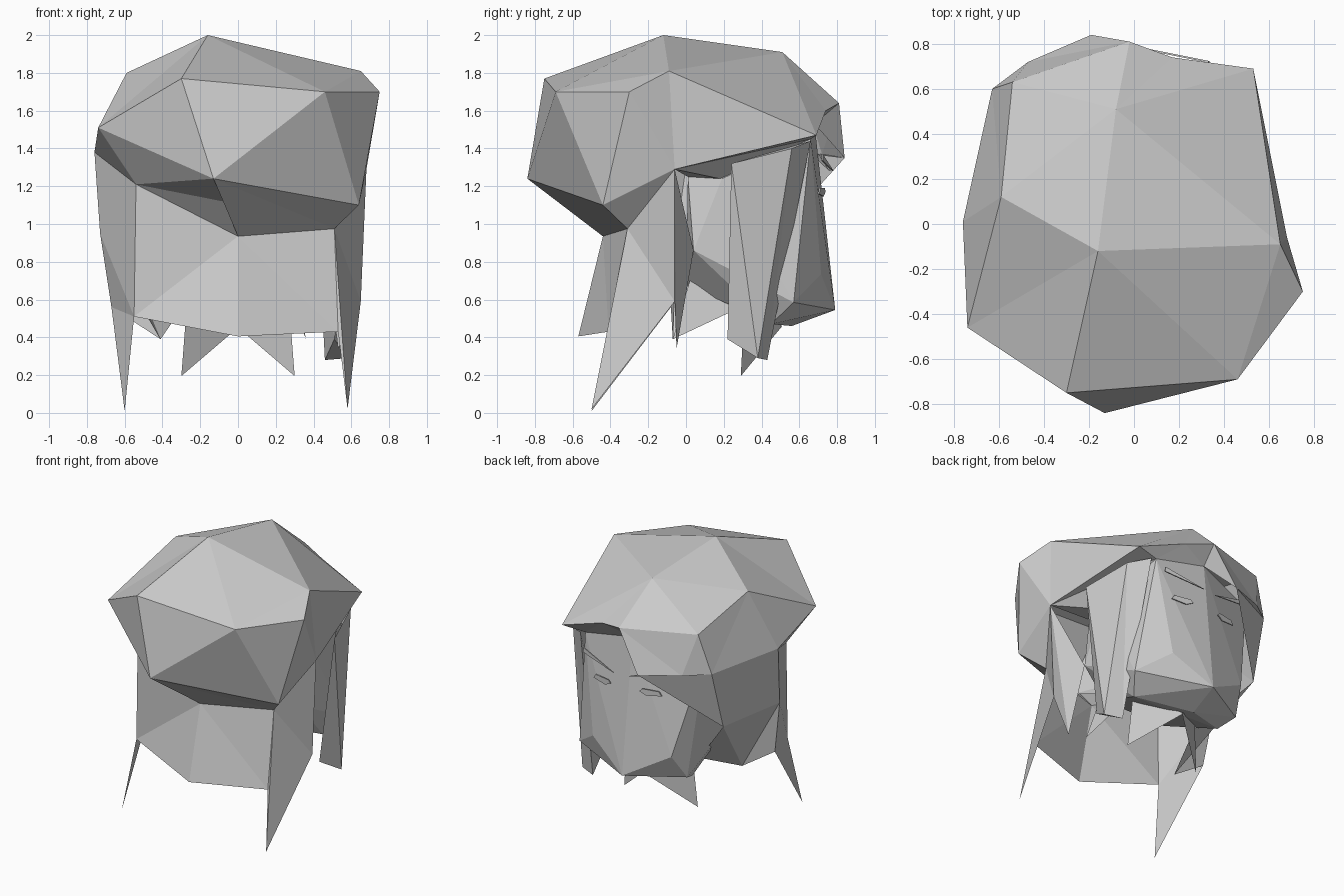
import bpy
import bmesh
from mathutils import Vector

cube = bpy.data.objects.get("Cube")
if cube:
    bpy.data.objects.remove(cube, do_unlink=True)

# One plain grey for everything
grey = bpy.data.materials.new("plain_grey")
grey.use_nodes = True
grey.diffuse_color = (0.6, 0.6, 0.6, 1)
bsdf = next(n for n in grey.node_tree.nodes if n.type == "BSDF_PRINCIPLED")
bsdf.inputs["Base Color"].default_value = grey.diffuse_color


def finish(name, bm):
    mesh = bpy.data.meshes.new(name)
    bm.to_mesh(mesh)
    bm.free()
    mesh.materials.append(grey)
    obj = bpy.data.objects.new(name, mesh)
    bpy.context.scene.collection.objects.link(obj)
    return obj


def sheet(name, points, panels):
    """Folded panels of hair; each panel is a string of point names."""
    bm = bmesh.new()
    made = {}
    for panel in panels:
        names = panel.split()
        for n in names:
            if n not in made:
                made[n] = bm.verts.new(points[n])
        # fan each panel from its first corner
        for second, third in zip(names[1:], names[2:]):
            bm.faces.new([made[names[0]], made[second], made[third]])
    bmesh.ops.recalc_face_normals(bm, faces=bm.faces)
    return finish(name, bm)


def hull(name, points):
    bm = bmesh.new()
    for p in points:
        bm.verts.new(p)
    bmesh.ops.convex_hull(bm, input=bm.verts)
    loose = [v for v in bm.verts if not v.link_faces]
    bmesh.ops.delete(bm, geom=loose, context="VERTS")
    bmesh.ops.recalc_face_normals(bm, faces=bm.faces)
    return finish(name, bm)


# Hair cap: crown ring, rim ring and fringe
cap = dict(
    crown=(-.16, -.12, 2), back_left=(-.3, -.75, 1.77), back_right=(.46, -.69, 1.7),
    side_right=(.75, -.3, 1.7), upper_right=(.65, -.09, 1.81), front_top=(-.08, .51, 1.91),
    upper_left=(-.59, .12, 1.8), side_left=(-.74, -.46, 1.51),
    bulge=(-.13, -.84, 1.24), low_right=(.64, -.44, 1.1), rim_right=(.68, -.06, 1.29),
    rim_left=(-.76, .01, 1.38), fringe_right=(.53, .69, 1.47), fringe_notch=(.17, .74, 1.6),
    fringe_mid=(-.02, .81, 1.64), fringe_tip=(-.19, .84, 1.35), fringe_fold=(-.47, .72, 1.37),
    temple_top=(-.54, .63, 1.66), temple_low=(-.63, .6, 1.38),
    nape_left=(-.54, -.4, 1.21), nape_fold=(-.03, -.6, 1.11),
    nape_mid=(0, -.44, .935), nape_right=(.51, -.31, .975),
    brow_right=(.36, .66, 1.45), brow_mid=(-.04, .68, 1.53),
    under_back=(.41, .01, 1.25), under_front=(.45, .18, 1.24),
)
sheet("hair_cap", cap, [
    "crown back_left back_right", "crown back_right upper_right",
    "back_right side_right upper_right", "crown upper_right front_top",
    "crown front_top upper_left", "crown upper_left side_left",
    "crown side_left back_left", "back_left bulge back_right",
    "back_left side_left bulge", "back_right bulge low_right",
    "back_right low_right side_right", "side_right low_right rim_right upper_right",
    "upper_right rim_right fringe_right", "upper_right fringe_right front_top",
    "front_top fringe_right fringe_notch fringe_mid", "front_top fringe_mid temple_top",
    "front_top temple_top upper_left", "upper_left rim_left side_left",
    "upper_left temple_top temple_low rim_left",
    "fringe_mid fringe_tip fringe_fold temple_top", "temple_top fringe_fold temple_low",
    "side_left rim_left nape_left", "side_left nape_left bulge",
    "bulge nape_left nape_fold", "nape_fold nape_left nape_mid",
    "bulge nape_fold nape_mid nape_right low_right", "low_right nape_right rim_right",
    "fringe_right brow_right fringe_notch", "fringe_notch brow_right brow_mid fringe_mid",
    "fringe_mid brow_mid fringe_tip",
    "rim_right under_back under_front", "rim_right under_front brow_right fringe_right",
])

# Back curtain with a long point at each side
curtain = dict(
    cap,
    hem_left=(-.55, -.4, .51), hem_mid=(0, -.57, .405), hem_right=(.53, -.41, .43),
    point_left=(-.6, -.5, .01), point_right=(.58, -.5, .02),
    edge_left=(-.67, -.08, .56), edge_right=(.65, -.06, .59), side_low=(-.73, -.05, .95),
)
sheet("back_hair", curtain, [
    "nape_mid hem_mid hem_left nape_left", "nape_mid nape_right hem_right hem_mid",
    "nape_right hem_right point_right", "nape_right point_right edge_right rim_right",
    "nape_left side_low rim_left", "nape_left hem_left side_low",
    "side_low hem_left edge_left", "hem_left point_left edge_left",
    "hem_right point_right edge_right",
])

# Hair swept down over one cheek
cheek = dict(curtain, cheek_point=(-.64, .48, .95))
sheet("cheek_hair", cheek, [
    "rim_left side_low cheek_point temple_low",
    "temple_low cheek_point fringe_tip fringe_fold",
])

# Inner locks behind the ears
locks = dict(
    cheek,
    tip_left=(-.41, -.07, .39), tip_right=(.53, -.05, .34), tip_inner=(.36, -.07, .39),
    root_left=(-.3, .27, .55), root_right=(.465, .04, .86), root_inner=(.3, .02, .7),
    root_front=(.3, .27, .55),
)
sheet("inner_locks", locks, [
    "side_low edge_left tip_left", "side_low tip_left cheek_point",
    "cheek_point tip_left root_left",
    "rim_right edge_right tip_right", "rim_right tip_right root_right",
    "root_inner tip_inner root_front",
])

# Loose strand in front of the ear
strand = dict(
    rear=(.62, .24, 1.32), middle=(.53, .56, 1.4), front=(.4, .66, 1.44),
    rear_end=(.51, .22, .39), middle_end=(.58, .38, .29), front_end=(.46, .43, .28),
)
sheet("front_strand", strand, [
    "rear middle middle_end rear_end", "middle front front_end middle_end",
    "front rear rear_end front_end", "rear_end middle_end front_end",
])

# Head, turned slightly to one side
head_middle = [(-.03, .79, .545), (-.04, .68, 1.53), (-.05, .56, .46), (0, .3, 1.6)]
head_right = [(.36, .66, 1.45), (.26, .715, .735), (.47, .57, .585), (.38, .45, .47)]
head_left = [(-.53, .53, 1.46), (-.36, .685, .73), (-.41, .57, .55), (-.36, .44, .5)]
head_rear = [(side * x, y, z) for side in (-1, 1) for x, y, z in
             ((.26, 0, .68), (.465, .04, .86), (.45, .19, 1.24), (.4, .01, 1.25))]
hull("head", head_middle + head_right + head_left + head_rear)

# Pointed locks hanging under the jaw
for side, label in ((1, "left"), (-1, "right")):
    points = dict(tip=(side * .3, .29, .195), outer=(side * .27, .31, .58),
                  inner=(side * -.01, .51, .46))
    sheet("jaw_lock_" + label, points, ["tip outer inner"])


def plate(name, outline, centre, flip):
    """Thin plate laid on the face; outline runs outward and up."""
    pts = []
    for out, up in outline:
        base = Vector(centre) + Vector((flip * out, -.2 * out, up))
        pts += [base, base + Vector((0, .008, 0))]
    return hull(name, pts)


# Eyes and eyebrows
eye = [(-.08, 0), (-.03, -.025), (.08, -.01), (.06, .02), (-.06, .02)]
eyebrow = [(-.145, -.03), (.145, .025), (.14, .06)]
for flip, label, x, y in ((1, "left", .18, .715), (-1, "right", -.205, .7)):
    plate("eye_" + label, eye, (x, y, 1.17), flip)
    plate("eyebrow_" + label, eyebrow, (x + flip * .01, y + .03, 1.31), flip)
